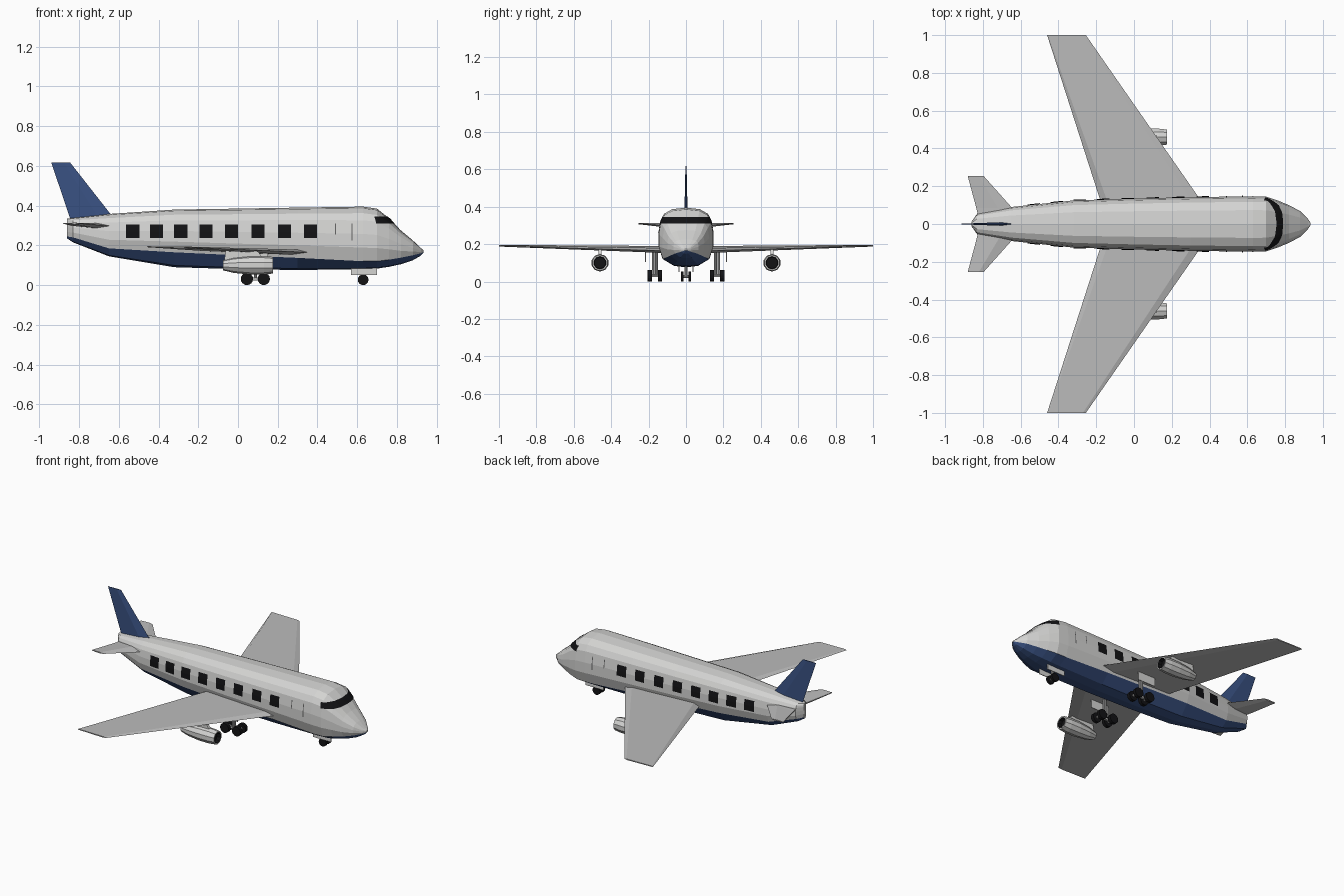
import bpy, bmesh, math
from mathutils import Vector, Matrix
from mathutils.bvhtree import BVHTree

if "Cube" in bpy.data.objects:
    bpy.data.objects.remove(bpy.data.objects["Cube"])


def material(name, rgb):
    m = bpy.data.materials.new(name)
    m.diffuse_color = (*rgb, 1)
    m.use_nodes = True
    m.node_tree.nodes["Principled BSDF"].inputs["Base Color"].default_value = m.diffuse_color
    return m


WHITE = material("body_white", (0.66, 0.66, 0.65))
GREY = material("wing_grey", (0.5, 0.5, 0.5))
BLUE = material("navy_blue", (0.042, 0.085, 0.23))
BLACK = material("black", (0.006, 0.006, 0.007))
LINE = material("door_line_grey", (0.12, 0.12, 0.12))


def finish(name, bm, mats):
    me = bpy.data.meshes.new(name)
    bm.to_mesh(me)
    bm.free()
    for m in mats:
        me.materials.append(m)
    ob = bpy.data.objects.new(name, me)
    bpy.context.collection.objects.link(ob)
    return ob


def loft(name, rings, mats, slot=lambda i, j: 0, cap_slots=(0, 0)):
    """Skin closed rings of equal length and cap both ends."""
    bm = bmesh.new()
    vs = [[bm.verts.new(p) for p in r] for r in rings]
    n = len(vs[0])
    for i in range(len(vs) - 1):
        for j in range(n):
            k = (j + 1) % n
            f = bm.faces.new((vs[i][j], vs[i][k], vs[i + 1][k], vs[i + 1][j]))
            f.material_index = slot(i, j)
    for r, s in ((vs[0], cap_slots[0]), (vs[-1], cap_slots[1])):
        bm.faces.new(r).material_index = s
    bmesh.ops.recalc_face_normals(bm, faces=bm.faces)
    return finish(name, bm, mats)


def box(name, mat, centre, size):
    bm = bmesh.new()
    bmesh.ops.create_cube(bm, size=1, matrix=Matrix.Translation(centre) @ Matrix.Diagonal((*size, 1)))
    return finish(name, bm, [mat])


def cylinder(name, mat, centre, radius, depth, axis, sides=16):
    rot = {'X': Matrix.Rotation(math.pi / 2, 4, 'Y'),
           'Y': Matrix.Rotation(math.pi / 2, 4, 'X'), 'Z': Matrix()}[axis]
    bm = bmesh.new()
    bmesh.ops.create_cone(bm, cap_ends=True, segments=sides, radius1=radius, radius2=radius,
                          depth=depth, matrix=Matrix.Translation(centre) @ rot)
    return finish(name, bm, [mat])


# Fuselage stations: x, belly z, paint line z, roof z, half width
STATIONS = [(-.86, .235, .245, .335, .012), (-.83, .215, .24, .338, .055),
            (-.65, .145, .185, .358, .09), (-.32, .09, .165, .38, .125),
            (0, .08, .15, .385, .135), (.3, .076, .137, .39, .142),
            (.63, .08, .12, .395, .147), (.7, .083, .12, .385, .145),
            (.76, .092, .128, .337, .125), (.82, .105, .138, .275, .1),
            (.88, .125, .15, .225, .068), (.92, .148, .16, .187, .028),
            (.935, .165, .167, .175, .006)]
UPPER = [(.85, 0), (1, .25), (1, .5), (.93, .75), (.8, .88), (.5, .97)]


def section(x, zb, zl, zt, w):
    half = [(.45 * w, zb + .12 * (zl - zb))] + [(a * w, zl + b * (zt - zl)) for a, b in UPPER]
    return ([(x, 0, zb)] + [(x, y, z) for y, z in half] + [(x, 0, zt)]
            + [(x, -y, z) for y, z in reversed(half)])


body = loft("fuselage", [section(*s) for s in STATIONS], [WHITE, BLUE],
            slot=lambda i, j: 1 if j in (0, 1, 14, 15) or j > 15 else 0)
hull = BVHTree.FromPolygons([v.co for v in body.data.vertices],
                            [p.vertices for p in body.data.polygons])


def hull_patch(name, mat, rows):
    """Thin panel laid on the hull: each entry is a ray (origin, direction) cast from inside."""
    bm = bmesh.new()
    grid = []
    for row in rows:
        line = []
        for origin, d in row:
            d = Vector(d).normalized()
            hit = hull.ray_cast(Vector(origin), d)[0]
            line.append(bm.verts.new(hit + d * .004))
        grid.append(line)
    for a, b in zip(grid, grid[1:]):
        for j in range(len(a) - 1):
            bm.faces.new((a[j], a[j + 1], b[j + 1], b[j]))
    for f in bm.faces:
        f.normal_update()
        if f.normal.dot(f.calc_center_median() - Vector((f.calc_center_median().x - .05, 0, .25))) < 0:
            f.normal_flip()
    return finish(name, bm, [mat])


def side_panel(name, mat, s, x, w, z0, z1):
    zs = [z0 + (z1 - z0) * k / 4 for k in range(5)]
    hull_patch(name, mat, [[((x + t * w / 2, 0, z), (0, s, 0)) for t in (-1, 0, 1)] for z in zs])


# Windscreen wrapped round the nose
hull_patch("windscreen", BLACK,
           [[((.62, 0, z), (math.cos(math.radians(a)), math.sin(math.radians(a)), 0))
             for a in range(-62, 63, 4)] for z in (.31, .319, .328, .336, .344)])


def wing_section(y, pts):
    return [(x, y, z) for x, z in pts]


for s, side in ((-1, "right"), (1, "left")):
    # Cabin windows and door outline
    for k, x in enumerate((-.53, -.41, -.288, -.162, -.032, .1, .235, .365)):
        side_panel(f"window_{side}_{k}", BLACK, s, x, .066, .236, .305)
    side_panel(f"door_edge_rear_{side}", LINE, s, .49, .005, .255, .31)
    side_panel(f"door_edge_front_{side}", LINE, s, .575, .005, .225, .31)

    # Main wing: swept, tapering to a thin tip
    root = [(.35, .165), (.3, .179), (-.145, .19), (-.18, .172), (.26, .153)]
    tip = [(-.255, .19), (-.27, .194), (-.455, .196), (-.46, .191), (-.28, .187)]
    inner = [(x + (.06 if i < 2 or i == 4 else .03), z) for i, (x, z) in enumerate(root)]
    loft(f"wing_{side}", [wing_section(s * .04, inner), wing_section(s * .13, root),
                          wing_section(s * 1.0, tip)], [GREY])

    # Tailplane
    loft(f"tailplane_{side}", [
        wing_section(s * .02, [(-.6, .298), (-.7, .312), (-.82, .306), (-.82, .298), (-.7, .285)]),
        wing_section(s * .085, [(-.645, .298), (-.72, .312), (-.835, .306), (-.835, .298), (-.72, .287)]),
        wing_section(s * .253, [(-.795, .31), (-.82, .314), (-.88, .313), (-.88, .309), (-.82, .306)])],
        [GREY])

    # Engine pod with recessed black intake, hung on a pylon
    def ring(x, r):
        return [(x, s * .46 + r * math.cos(a), .1 + r * math.sin(a))
                for a in (2 * math.pi * (i + .5) / 10 for i in range(10))]
    loft(f"engine_{side}", [ring(*p) for p in ((-.075, .026), (-.02, .039), (.06, .047), (.13, .047),
                                               (.175, .042), (.175, .034), (.15, .031))],
         [WHITE, BLACK], slot=lambda i, j: 1 if i == 5 else 0, cap_slots=(1, 1))
    loft(f"pylon_{side}", [[(x, s * .46 + d * .009, z) for x, z in
                            ((-.07, .12), (.13, .13), (.1, .17), (-.06, .183))] for d in (-1, 1)], [WHITE])

    # Main landing gear: four-wheel bogie, strut and door
    y = s * .167
    for x in (.045, .13):
        for d in (-.027, .027):
            cylinder(f"main_wheel_{side}", BLACK, (x, y + d, .031), .031, .022, 'Y')
        cylinder(f"main_axle_{side}", GREY, (x, y, .031), .008, .06, 'Y', 8)
    box(f"bogie_beam_{side}", GREY, (.088, y, .031), (.09, .014, .014))
    for d in (-.009, .009):
        cylinder(f"main_strut_{side}", GREY, (.088, y + d, .1), .007, .13, 'Z', 8)
    box(f"main_gear_door_{side}", WHITE, (.085, s * .216, .132), (.13, .005, .055))

    # Nose wheel and nose gear door
    cylinder(f"nose_wheel_{side}", BLACK, (.63, s * .02, .027), .027, .015, 'Y')
    box(f"nose_gear_door_{side}", WHITE, (.635, s * .037, .072), (.13, .005, .042))

# Nose strut and axle
cylinder("nose_strut", GREY, (.63, 0, .065), .008, .08, 'Z', 8)
cylinder("nose_axle", GREY, (.63, 0, .027), .007, .04, 'Y', 8)

# Tail fin: diamond-section blade
loft("tail_fin", [[(le, 0, zl), ((le * 2 + te) / 3, t, (zl * 2 + zt) / 3), (te, 0, zt),
                   ((le * 2 + te) / 3, -t, (zl * 2 + zt) / 3)]
                  for le, te, zl, zt, t in ((-.6, -.835, .33, .3, .009), (-.645, -.845, .362, .335, .009),
                                            (-.845, -.94, .617, .617, .003))], [BLUE])
